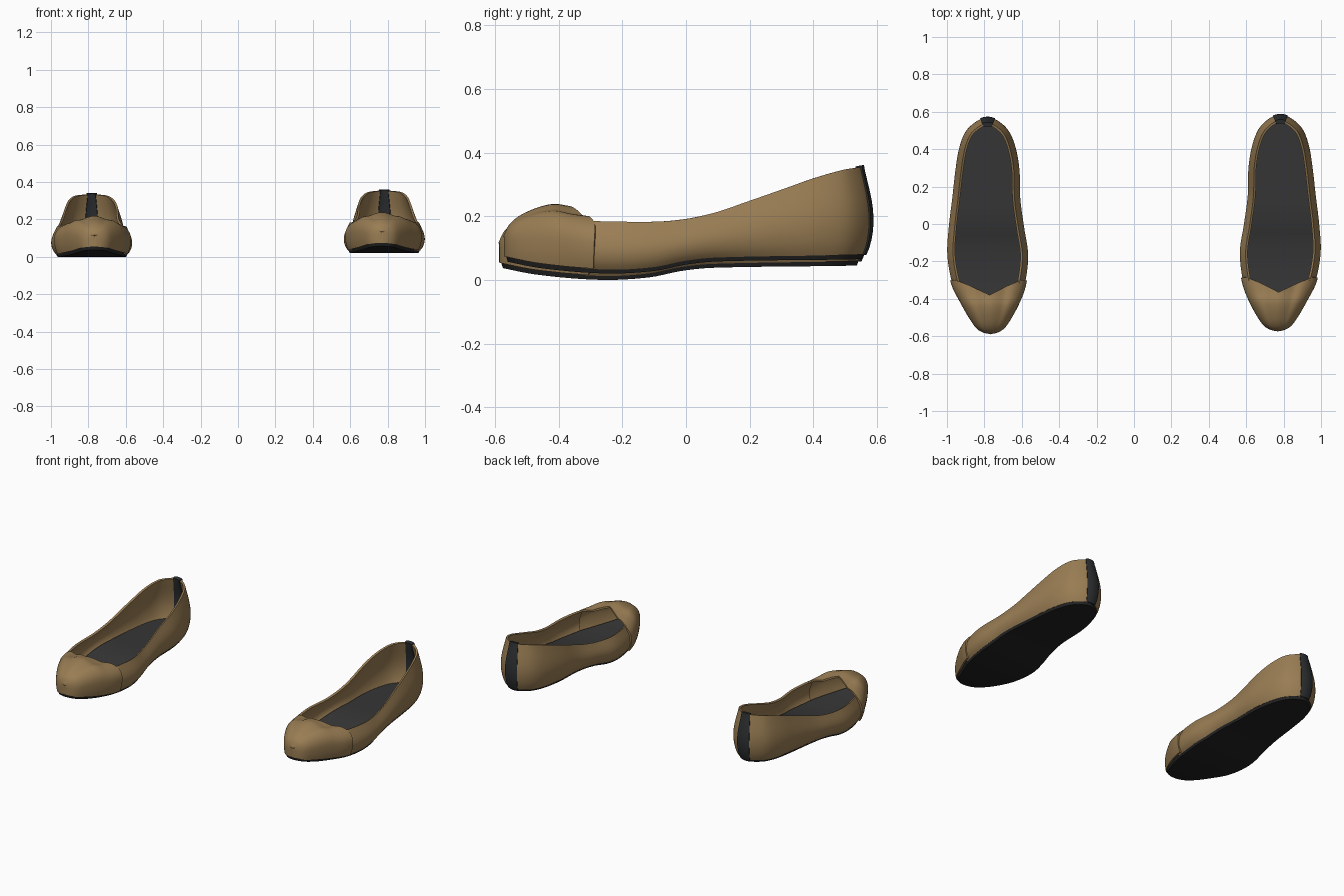
import bpy, bmesh, math
from mathutils import Vector

if "Cube" in bpy.data.objects:
    bpy.data.objects.remove(bpy.data.objects["Cube"])

def material(name, col):
    m = bpy.data.materials.new(name)
    m.diffuse_color = (*col, 1)
    m.use_nodes = True
    m.node_tree.nodes["Principled BSDF"].inputs["Base Color"].default_value = m.diffuse_color
    return m

TAN = material("tan leather", (0.32, 0.205, 0.088))
INSOLE = material("charcoal insole", (0.036, 0.036, 0.037))
SOLE = material("black sole", (0.016, 0.016, 0.016))
TRIM = material("dark heel trim", (0.026, 0.028, 0.030))

# Foot outline of the right shoe: y, inner x, outer x
ROWS = [(-.568, .768, .768), (-.55, .71, .826), (-.5, .668, .868), (-.4, .615, .925),
        (-.3, .582, .972), (-.15, .566, .998), (0, .588, .99), (.15, .608, .972),
        (.3, .612, .955), (.42, .632, .935), (.51, .668, .9), (.565, .725, .84),
        (.584, .783, .783)]
LOOP = [Vector((b, y)) for y, a, b in ROWS] + [Vector((a, y)) for y, a, b in ROWS[-2:0:-1]]
N = len(LOOP)
HEEL = len(ROWS) - 1

def interp(table, v):
    """Smooth interpolation through (key, value) pairs."""
    if v <= table[0][0]:
        return table[0][1]
    for k in range(len(table) - 1):
        (a, p), (b, q) = table[k], table[k + 1]
        if v <= b:
            t = (v - a) / (b - a)
            p0 = table[k - 1] if k else table[k]
            q1 = table[k + 2] if k + 2 < len(table) else table[k + 1]
            m0 = (q - p0[1]) / (b - p0[0]) * (b - a)
            m1 = (q1[1] - p) / (q1[0] - a) * (b - a)
            return ((2*t**3 - 3*t*t + 1) * p + (t**3 - 2*t*t + t) * m0
                    + (3*t*t - 2*t**3) * q + (t**3 - t*t) * m1)
    return table[-1][1]

BOTTOM = [(-.585, .062), (-.45, .036), (-.25, .02), (-.1, .028), (0, .048), (.1, .058), (.5, .064), (.58, .066)]
RIM = [(-.3, .182), (-.1, .18), (0, .188), (.1, .21), (.2, .245), (.3, .28), (.4, .315), (.5, .342), (.585, .354)]
LEAN = [(0, .022), (.12, .009), (.35, 0), (.6, .005), (1, .03)]
CAP_TOP = [(-.572, .13), (-.55, .172), (-.5, .206), (-.42, .229), (-.36, .22), (-.28, .212)]
SOLE_INSET = [(-.56, 0), (-.3, .02), (.56, .024)]

def outline(f):
    """Catmull-Rom point on the closed outline."""
    k, t = int(math.floor(f)), f - math.floor(f)
    a, b, c, d = (LOOP[(k + j) % N] for j in (-1, 0, 1, 2))
    return .5 * (2*b + (c - a)*t + (2*a - 5*b + 4*c - d)*t*t + (3*b - a - 3*c + d)*t**3)

def inset(f, d):
    p, e = outline(f), outline(f + .01) - outline(f - .01)
    return p + Vector((-e.y, e.x)).normalized() * d

FRONT = [(outline(N - f / 20), outline(f / 20)) for f in range(HEEL * 20 + 1)]

def width_at(y):
    """Centre and half width of the outline at y."""
    for (a, b), (c, d) in zip(FRONT, FRONT[1:]):
        if b.y <= y <= d.y:
            t = (y - b.y) / max(d.y - b.y, 1e-6)
            l, r = a.x + (c.x - a.x) * t, b.x + (d.x - b.x) * t
            return (l + r) / 2, (r - l) / 2
    return .768, .004

def grid_object(name, rows, mat, side, closed=False, thick=0):
    place = (lambda p: p) if side == "right" else (lambda p: (-p[0], p[1] - .015, p[2] - .02))
    bm = bmesh.new()
    vs = [[bm.verts.new(place(p)) for p in r] for r in rows]
    n = len(rows[0])
    for r, s in zip(vs, vs[1:]):
        for j in range(n if closed else n - 1):
            k = (j + 1) % n
            bm.faces.new((r[j], r[k], s[k], s[j]))
    bmesh.ops.remove_doubles(bm, verts=bm.verts, dist=.0003)
    bmesh.ops.recalc_face_normals(bm, faces=bm.faces)
    me = bpy.data.meshes.new(name)
    bm.to_mesh(me)
    bm.free()
    me.materials.append(mat)
    ob = bpy.data.objects.new(side + "_" + name, me)
    bpy.context.collection.objects.link(ob)
    bpy.ops.object.select_all(action='DESELECT')
    ob.select_set(True)
    bpy.context.view_layer.objects.active = ob
    if thick:
        mod = ob.modifiers.new("thickness", 'SOLIDIFY')
        mod.thickness, mod.offset = thick, 0
        bpy.ops.object.modifier_apply(modifier=mod.name)
    bpy.ops.object.shade_smooth_by_angle(angle=math.radians(45))

def slab(name, mat, side, ins, low, high, taper):
    """Flat layer following the sole curve."""
    rows = []
    for i in range(HEEL * 6 + 1):
        f = i / 6
        ring = []
        for g, order in ((f, (0, 1)), (N - f, (1, 0))):
            for top in order:
                p = inset(g, ins(outline(g).y) + (0 if top else taper))
                ring.append((p.x, p.y, interp(BOTTOM, p.y) + (high if top else low)))
        rows.append(ring)
    grid_object(name, rows, mat, side, closed=True)

def wall(name, mat, side, f0, f1, count, push, thick, top=1):
    """Upright band standing on the sole, between two outline positions."""
    rows = []
    for i in range(count + 1):
        f = f0 + (f1 - f0) * i / count
        y = outline(f).y
        zb, zt = interp(BOTTOM, y) + .016, interp(RIM, y)
        col = []
        for j in range(13):
            t = j / 12 * top
            p = inset(f, interp(LEAN, t) + .006 - push)
            col.append((p.x, p.y, zb + (zt - zb) * t))
        rows.append(col)
    grid_object(name, rows, mat, side, thick=thick)

def spow(v, e):
    return math.copysign(abs(v) ** e, v)

def toe_cap(side):
    """Puffed cap with a V throat and gathered centre."""
    rows = []
    for i in range(31):
        s = (i / 30) ** 1.8
        row = []
        for j in range(57):
            u = j / 28 - 1
            a = u * math.radians(115)
            sx, c = spow(math.sin(a), .85), math.cos(a)
            across = abs(sx) if c > 0 else 1
            yend = -.285 - .08 * (1 - min(1, across / .85)) - .012 * max(0, abs(u) - .6)
            y = -.57 + (yend + .57) * s
            xc, hw = width_at(y)
            zb, zt = interp(BOTTOM, y) + .016, interp(CAP_TOP, y)
            zm = zb + .42 * (zt - zb)
            if c >= 0:
                z = zm + (zt - zm) * c ** .85
                z += s * (.006 * math.exp(-(u / .07) ** 2) - .012 * math.exp(-((abs(u) - .2) / .09) ** 2))
            else:
                z = zm + (zm - zb) * c / abs(math.cos(math.radians(115)))
            row.append((xc + hw * sx * (1 + .012 * s), y, z))
        rows.append(row)
    grid_object("toe_cap", rows, TAN, side, thick=.01)

for side in ("right", "left"):
    slab("outsole", SOLE, side, lambda y: interp(SOLE_INSET, y), 0, .024, .008)
    slab("insole", INSOLE, side, lambda y: .03, .022, .038, 0)
    wall("upper", TAN, side, 3.75, N - 3.75, 110, 0, .012)
    wall("heel_strip", TRIM, side, HEEL - .68, HEEL + .68, 8, 0, .022, 1.02)
    toe_cap(side)
